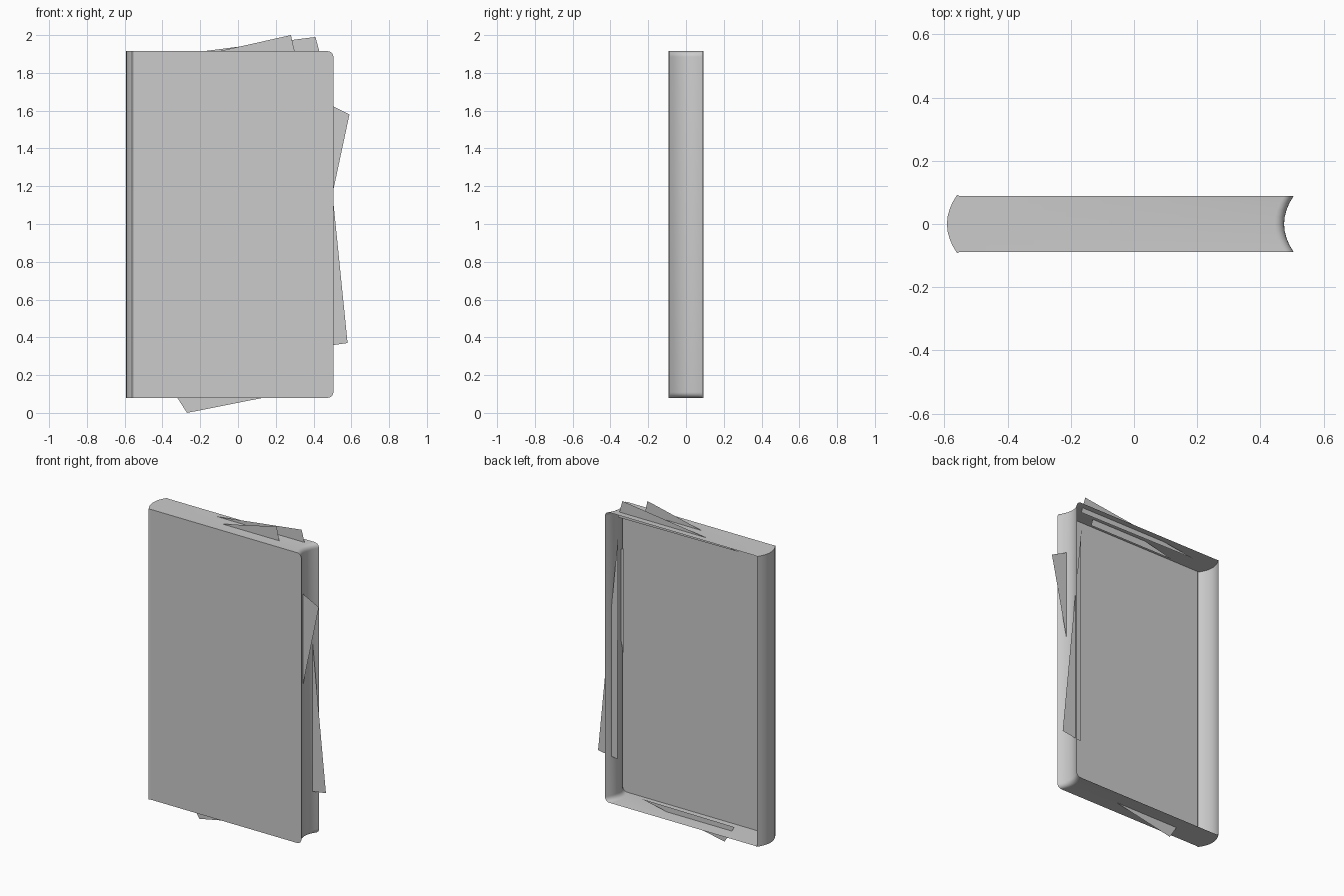
import bpy, bmesh, math

if "Cube" in bpy.data.objects:
    bpy.data.objects.remove(bpy.data.objects["Cube"])


def finish(name, bm, smooth=False):
    mesh = bpy.data.meshes.new(name)
    bm.to_mesh(mesh)
    bm.free()
    ob = bpy.data.objects.new(name, mesh)
    bpy.context.collection.objects.link(ob)
    if smooth:
        bpy.ops.object.select_all(action='DESELECT')
        ob.select_set(True)
        bpy.context.view_layer.objects.active = ob
        bpy.ops.object.shade_smooth_by_angle(angle=math.radians(35))
    return ob


# Page block: rounded outlines stacked through the thickness, open at the back
Z0, Z1, HALF, R = 0.08, 1.915, 0.088, 0.03
bm = bmesh.new()
rings = []
N = 8
for k in range(N + 1):
    t = -1 + 2 * k / N
    y = HALF * t
    spine_x = -0.592 + 0.032 * t * t        # convex spine
    edge_x = 0.475 + 0.03 * t * t           # concave fore-edge
    pts = [(spine_x, y * 1.05, Z0), (-0.55, y, Z0)]
    for cz, start in ((Z0 + R, -90), (Z1 - R, 0)):
        for i in range(6):
            a = math.radians(start + 18 * i)
            pts.append((edge_x - R + R * math.cos(a), y, cz + R * math.sin(a)))
    pts += [(-0.55, y, Z1), (spine_x, y * 1.05, Z1)]
    rings.append([bm.verts.new(p) for p in pts])

for r0, r1 in zip(rings, rings[1:]):
    n = len(r0)
    for i in range(n):
        j = (i + 1) % n
        bm.faces.new((r0[i], r0[j], r1[j], r1[i]))

# Front page and its narrow hinge strip
front = rings[0]
bm.faces.new(front[1:-1])
bm.faces.new((front[0], front[1], front[-2], front[-1]))
for f in bm.faces:
    c = f.calc_center_median()
    f.normal_update()
    out = (c.x + 0.04) * f.normal.x + c.y * f.normal.y + (c.z - 1) * f.normal.z
    if out < 0:
        f.normal_flip()
finish("page_block", bm, smooth=True)

# Loose page corners sticking out: y position, then corners in x and z
sheets = {
    "loose_page_top_left": (-0.015, [(0.31, 1.87), (0.28, 2.0), (-0.30, 1.87)]),
    "loose_page_top_right": (0.05, [(0.44, 1.88), (0.41, 1.99), (-0.41, 1.886)]),
    "loose_page_side_upper": (-0.035, [(0.46, 1.645), (0.59, 1.58), (0.46, 0.97)]),
    "loose_page_side_lower": (0.05, [(0.445, 0.35), (0.58, 0.37), (0.44, 1.76)]),
    "loose_page_bottom": (0.0, [(-0.34, 0.11), (-0.27, 0.0), (0.31, 0.115)]),
}
for name, (y, corners) in sheets.items():
    bm = bmesh.new()
    f = bm.faces.new([bm.verts.new((x, y, z)) for x, z in corners])
    f.normal_update()
    if f.normal.y > 0:
        f.normal_flip()
    finish(name, bm)
